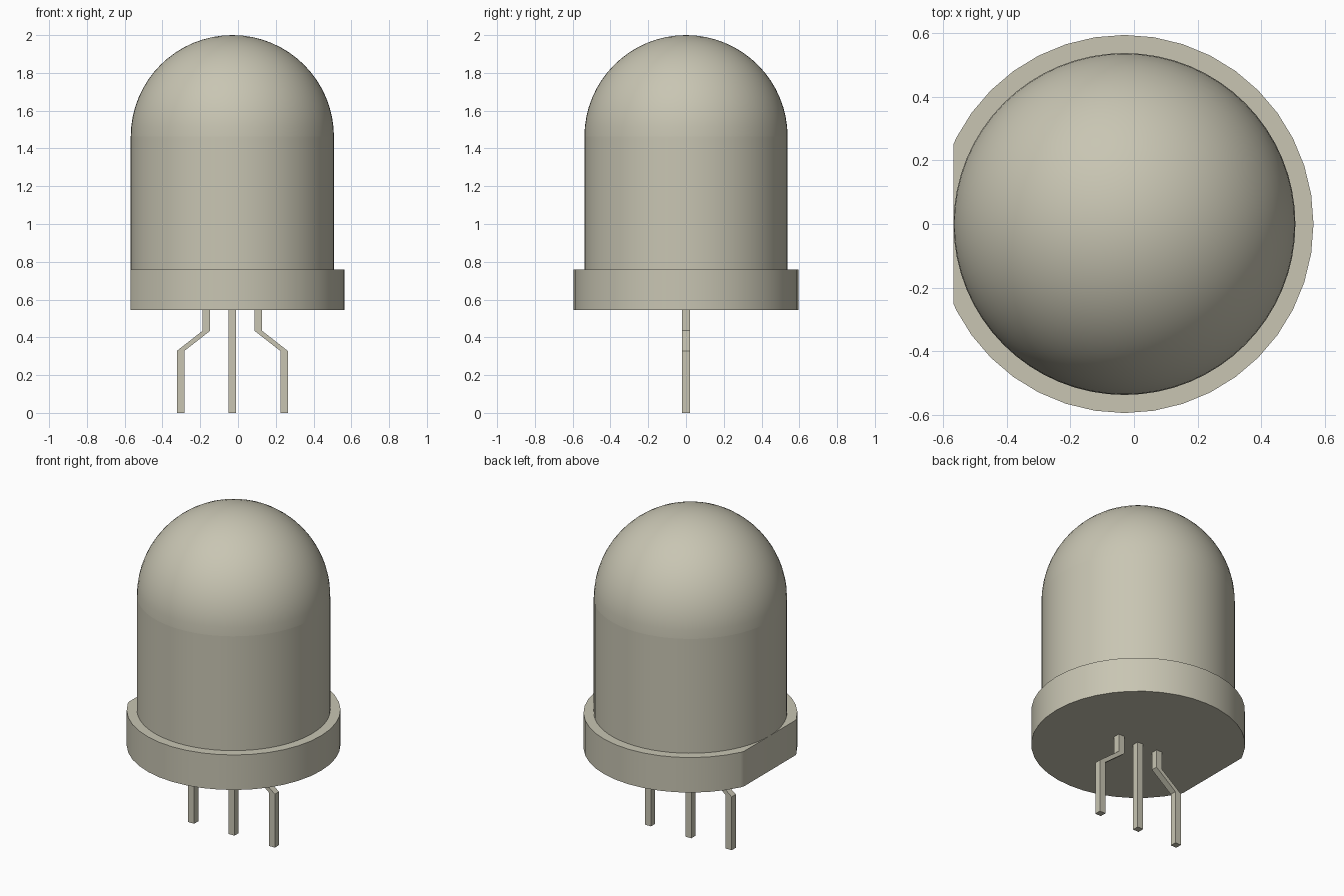
import bpy
import bmesh
from math import radians
from mathutils import Matrix

if "Cube" in bpy.data.objects:
    bpy.data.objects.remove(bpy.data.objects["Cube"], do_unlink=True)

AXIS_X = -0.03
LENS_R = 0.538
RIM_R = 0.595
RIM_BOTTOM, RIM_TOP, DOME_BASE = 0.545, 0.76, 1.462

# Single flat colour
COLOUR = (0.58, 0.56, 0.45, 1.0)
mat = bpy.data.materials.new("warm_grey")
mat.use_nodes = True
mat.diffuse_color = COLOUR
mat.node_tree.nodes["Principled BSDF"].inputs["Base Color"].default_value = COLOUR


def finish(name, bm, smooth=True):
    bmesh.ops.recalc_face_normals(bm, faces=bm.faces)
    mesh = bpy.data.meshes.new(name)
    bm.to_mesh(mesh)
    bm.free()
    obj = bpy.data.objects.new(name, mesh)
    obj.location.x = AXIS_X
    bpy.context.collection.objects.link(obj)
    mesh.materials.append(mat)
    if smooth:
        bpy.ops.object.select_all(action="DESELECT")
        obj.select_set(True)
        bpy.context.view_layer.objects.active = obj
        bpy.ops.object.shade_smooth_by_angle(angle=radians(30))
    return obj


def cylinder(radius, bottom, top, sides, caps):
    bm = bmesh.new()
    bmesh.ops.create_cone(bm, cap_ends=caps, segments=sides, radius1=radius,
                          radius2=radius, depth=top - bottom,
                          matrix=Matrix.Translation((0, 0, (top + bottom) / 2)))
    return bm


def cut(bm, point, normal):
    """Remove everything behind the plane and return the cut edges."""
    result = bmesh.ops.bisect_plane(
        bm, geom=bm.verts[:] + bm.edges[:] + bm.faces[:],
        plane_co=point, plane_no=normal, clear_inner=True)
    return [g for g in result["geom_cut"] if isinstance(g, bmesh.types.BMEdge)]


def lead(name, path, half=0.02):
    """Square pin swept down a list of (x, z) points with level joints."""
    bm = bmesh.new()
    rings = [[bm.verts.new((x + sx * half, sy * half, z))
              for sx, sy in ((-1, -1), (1, -1), (1, 1), (-1, 1))]
             for x, z in path]
    for a, b in zip(rings, rings[1:]):
        for i in range(4):
            j = (i + 1) % 4
            bm.faces.new((a[i], a[j], b[j], b[i]))
    bm.faces.new(rings[0])
    bm.faces.new(rings[-1])
    finish(name, bm, smooth=False)


# Base rim with a flat on one side
rim = cylinder(RIM_R, RIM_BOTTOM, RIM_TOP, 40, True)
edges = cut(rim, (-LENS_R, 0, 0), (1, 0, 0))
bmesh.ops.holes_fill(rim, edges=edges)
finish("base_rim", rim)

# Straight lens wall
finish("lens_barrel", cylinder(LENS_R, RIM_TOP, DOME_BASE, 64, False))

# Hemispherical lens tip
dome = bmesh.new()
bmesh.ops.create_uvsphere(dome, u_segments=64, v_segments=32, radius=LENS_R,
                          matrix=Matrix.Translation((0, 0, DOME_BASE)))
cut(dome, (0, 0, DOME_BASE), (0, 0, 1))
finish("lens_dome", dome)

# Straight centre pin and two mirrored cranked pins
lead("center_lead", [(0, RIM_BOTTOM), (0, 0)])
for side, name in ((1, "left_lead"), (-1, "right_lead")):
    lead(name, [(side * 0.137, RIM_BOTTOM), (side * 0.137, 0.435),
                (side * 0.274, 0.328), (side * 0.274, 0)])
